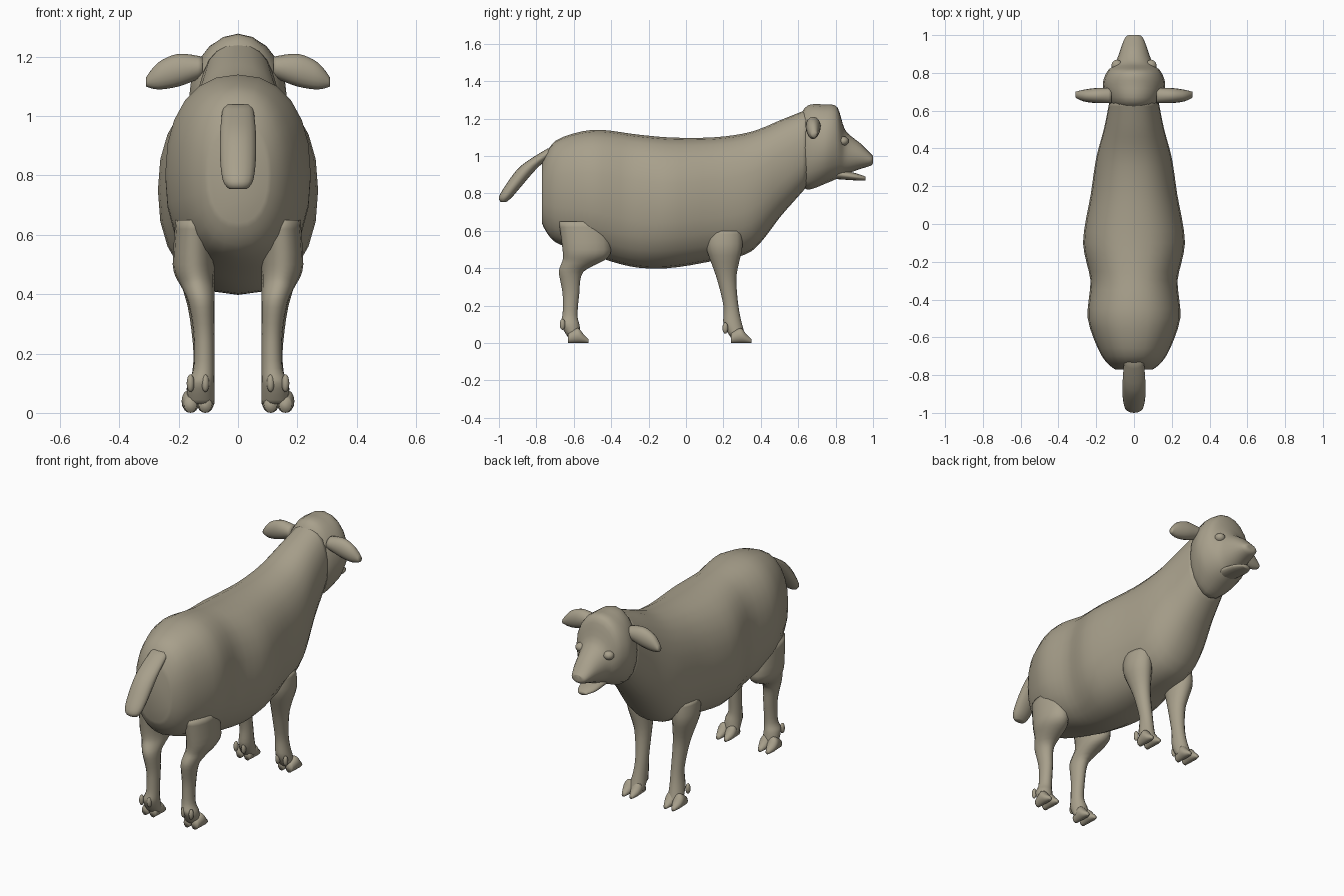
import bpy
import bmesh
from math import sin, cos, pi, copysign
from mathutils import Matrix

cube = bpy.data.objects.get("Cube")
if cube:
    bpy.data.objects.remove(cube, do_unlink=True)

wool = bpy.data.materials.new("warm_grey_wool")
wool.use_nodes = True
wool.diffuse_color = (0.39, 0.35, 0.26, 1)
bsdf = wool.node_tree.nodes["Principled BSDF"]
bsdf.inputs["Base Color"].default_value = wool.diffuse_color
bsdf.inputs["Roughness"].default_value = 0.8


def finish(name, bm, mirror):
    """Turn a bmesh into a smooth, coloured object, mirrored across x if paired."""
    bmesh.ops.recalc_face_normals(bm, faces=bm.faces)
    mesh = bpy.data.meshes.new(name)
    bm.to_mesh(mesh)
    bm.free()
    mesh.materials.append(wool)
    mesh.shade_smooth()
    obj = bpy.data.objects.new(name, mesh)
    bpy.context.collection.objects.link(obj)
    if mirror:
        obj.modifiers.new("Mirror", "MIRROR")


def refine(rows):
    """Add a smoothly interpolated section between each pair of sections."""
    out = [rows[0]]
    last = len(rows) - 1
    for i in range(last):
        before, start = rows[max(i - 1, 0)], rows[i]
        end, after = rows[i + 1], rows[min(i + 2, last)]
        out.append([(9 * (u + v) - s - t) / 16
                    for s, u, v, t in zip(before, start, end, after)])
        out.append(end)
    return out


def section_point(angle, low, high, wave, power):
    """One coordinate of a rounded section lying between low and high."""
    unit = wave(angle)
    swing = copysign(abs(unit) ** (2 / power), unit)
    return (low + high + swing * (high - low)) / 2


def loft(name, axis, rows, sides=16, power=2, mirror=False):
    """Skin sections: position on the axis, then extents on the other two axes."""
    bm = bmesh.new()
    rings = []
    for position, a_low, a_high, b_low, b_high in refine(refine(rows)):
        ring = []
        for k in range(sides):
            angle = 2 * pi * k / sides
            point = [section_point(angle, a_low, a_high, cos, power),
                     section_point(angle, b_low, b_high, sin, power)]
            point.insert("xyz".index(axis), position)
            ring.append(bm.verts.new(point))
        rings.append(ring)
    for ring, following in zip(rings, rings[1:]):
        for k in range(sides):
            j = (k + 1) % sides
            bm.faces.new((ring[k], ring[j], following[j], following[k]))
    bm.faces.new(rings[0])
    bm.faces.new(rings[-1])
    finish(name, bm, mirror)


def paired_ball(name, centre, radii):
    """A pair of ellipsoids, one on each side."""
    bm = bmesh.new()
    placement = Matrix.Translation(centre) @ Matrix.Diagonal((*radii, 1))
    bmesh.ops.create_uvsphere(bm, u_segments=12, v_segments=8, radius=1, matrix=placement)
    finish(name, bm, mirror=True)


def symmetric(rows):
    """Sections with one half width instead of a left and right extent."""
    return [(position, -half, half, low, high) for position, half, low, high in rows]


# Torso running forward into the neck
loft("body_and_neck", "y", symmetric([
    (-.77, .1, .64, .96), (-.7, .17, .54, 1.08), (-.5, .245, .47, 1.14),
    (-.3, .23, .41, 1.12), (-.1, .27, .4, 1.1), (.15, .23, .44, 1.1),
    (.35, .2, .49, 1.13), (.5, .16, .67, 1.19), (.65, .13, .84, 1.25),
]), sides=24, power=2.25)

# Domed head tapering to the muzzle
loft("head", "y", symmetric([
    (.6, .1, .86, 1.2), (.65, .14, .82, 1.27), (.74, .165, .85, 1.275),
    (.81, .14, .88, 1.26), (.85, .1, .9, 1.14), (.93, .07, .93, 1.07),
    (.99, .045, .95, 1.01), (1, .02, .97, 1),
]), sides=20)

# Open lower jaw
loft("lower_jaw", "y", symmetric([
    (.76, .06, .88, .94), (.9, .055, .87, .91), (.96, .025, .87, .89)]))

# Eyelids bulging slightly below the brow
paired_ball("eyelids", centre=(.09, .84, 1.08), radii=(.03, .03, .025))

# Drooping sideways ears
loft("ears", "x", [
    (.12, .64, .72, 1.13, 1.2), (.2, .64, .72, 1.1, 1.21),
    (.27, .65, .71, 1.09, 1.18), (.31, .67, .7, 1.1, 1.13),
], mirror=True)

# Hanging tail
loft("tail", "z", symmetric([
    (1.04, .05, -.74, -.66), (.95, .06, -.88, -.78), (.85, .06, -.96, -.87),
    (.78, .05, -1, -.93), (.755, .03, -.99, -.96)]))

# Legs share a straight inner side; each section gives height, outer side, back, front
legs = {
    "front": [(.6, .2, .1, .3), (.5, .21, .11, .3), (.36, .17, .16, .27),
              (.2, .15, .2, .28), (.1, .16, .2, .3), (.03, .17, .24, .32)],
    "back": [(.65, .21, -.68, -.42), (.5, .22, -.66, -.4), (.44, .2, -.66, -.44),
             (.38, .17, -.68, -.55), (.27, .15, -.66, -.57), (.15, .15, -.66, -.58),
             (.1, .17, -.67, -.57), (.03, .17, -.63, -.56)],
}
inner_side = .08
for leg, rows in legs.items():
    loft(leg + "_legs", "z",
         [(height, inner_side, outer, back, front) for height, outer, back, front in rows],
         mirror=True)

    # Cloven hooves with a pair of dewclaws behind each foot
    heel = .24 if leg == "front" else -.63
    claw_height = .08 if leg == "front" else .1
    for side, x in (("inner", .11), ("outer", .16)):
        toe = [(0, .02, .05), (.05, .03, .08), (.08, .025, .05), (.11, .01, .02)]
        loft(f"{leg}_{side}_toes", "y",
             [(heel + reach, x - half, x + half, 0, top) for reach, half, top in toe],
             mirror=True)
        paired_ball(f"{leg}_{side}_dewclaws",
                    centre=(x, heel - .03, claw_height), radii=(.013, .015, .03))
